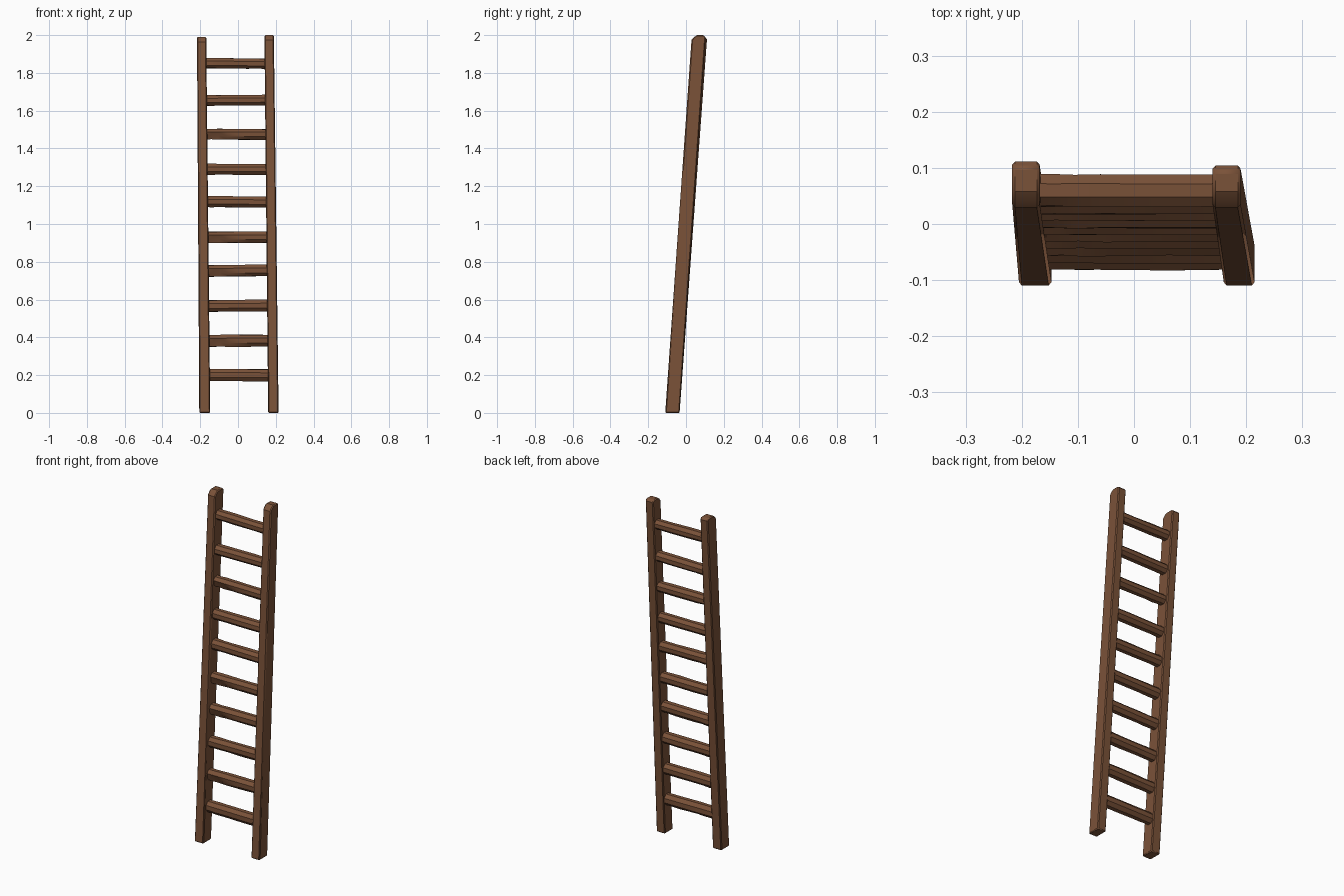
import bpy, bmesh, math, random
from mathutils import Vector

if "Cube" in bpy.data.objects:
    bpy.data.objects.remove(bpy.data.objects["Cube"])

random.seed(4)

wood = bpy.data.materials.new("brown wood")
wood.diffuse_color = (0.195, 0.084, 0.040, 1)
wood.use_nodes = True
wood.node_tree.nodes["Principled BSDF"].inputs["Base Color"].default_value = wood.diffuse_color


def loft(name, rings, bevel=0.0):
    """Skin a list of point rings, cap both ends and shade smooth by angle."""
    bm = bmesh.new()
    loops = [[bm.verts.new(p) for p in ring] for ring in rings]
    for a, b in zip(loops, loops[1:]):
        for i in range(len(a)):
            j = (i + 1) % len(a)
            bm.faces.new((a[i], a[j], b[j], b[i]))
    bm.faces.new(loops[0][::-1])
    bm.faces.new(loops[-1])
    bmesh.ops.recalc_face_normals(bm, faces=bm.faces[:])
    mesh = bpy.data.meshes.new(name)
    bm.to_mesh(mesh)
    bm.free()
    mesh.materials.append(wood)
    ob = bpy.data.objects.new(name, mesh)
    bpy.context.collection.objects.link(ob)
    if bevel:
        mod = ob.modifiers.new("worn edges", 'BEVEL')
        mod.width = bevel
        mod.segments = 1
        mod.limit_method = 'ANGLE'
        mod.angle_limit = math.radians(50)
    bpy.ops.object.select_all(action='DESELECT')
    ob.select_set(True)
    bpy.context.view_layer.objects.active = ob
    bpy.ops.object.shade_smooth_by_angle(angle=math.radians(30))
    return ob


def rect(x0, x1, y0, y1, z):
    return [(x0, y0, z), (x1, y0, z), (x1, y1, z), (x0, y1, z)]


# Leaning side rails: tapered, with a sloped front edge at the top
def rail(name, bottom_x, top_x, top_back, height):
    z = height - 0.026
    rings = [
        rect(*bottom_x, -0.11, -0.034, 0),
        rect(*top_x, 0.029, top_back - 0.001, z),
        rect(*top_x, 0.055, top_back, z + 0.013),
        rect(*top_x, 0.058, top_back - 0.010, height),
    ]
    rings[2] = rect(*top_x, 0.041, top_back, z + 0.014)
    loft(name, rings, 0.005)


rail("left_rail", (-0.205, -0.147), (-0.217, -0.168), 0.111, 1.99)
rail("right_rail", (0.160, 0.215), (0.140, 0.190), 0.104, 2.0)

# Rough eight-sided rungs, some with a chipped front near the left end
rung_heights = [0.20, 0.382, 0.567, 0.753, 0.93, 1.117, 1.29, 1.475, 1.655, 1.85]
chipped = {1, 3, 4, 7}
for k, z in enumerate(rung_heights):
    y = -0.070 + 0.0685 * z + 0.003
    half_h = 0.033 - 0.003 * z
    half_d = 0.029
    tilt = random.uniform(-0.004, 0.004)
    left, right = -0.165 - 0.01 * z, 0.178 - 0.01 * z
    rings = []
    for s in (0, 0.12, 0.22, 0.36, 0.68, 1):
        x = left + (right - left) * s
        ring = []
        for i in range(8):
            a = math.radians(22.5 + 45 * i)
            r = 1.06 + random.uniform(-0.05, 0.05)
            p = Vector((x, y + half_d * r * math.cos(a),
                        z + tilt * (s - 0.5) + half_h * r * math.sin(a)))
            if k in chipped and s in (0.12, 0.22) and i == 4:
                p.y += 0.012
                p.z += 0.006
            ring.append(p)
        rings.append(ring)
    loft("rung_%02d" % (k + 1), rings)
